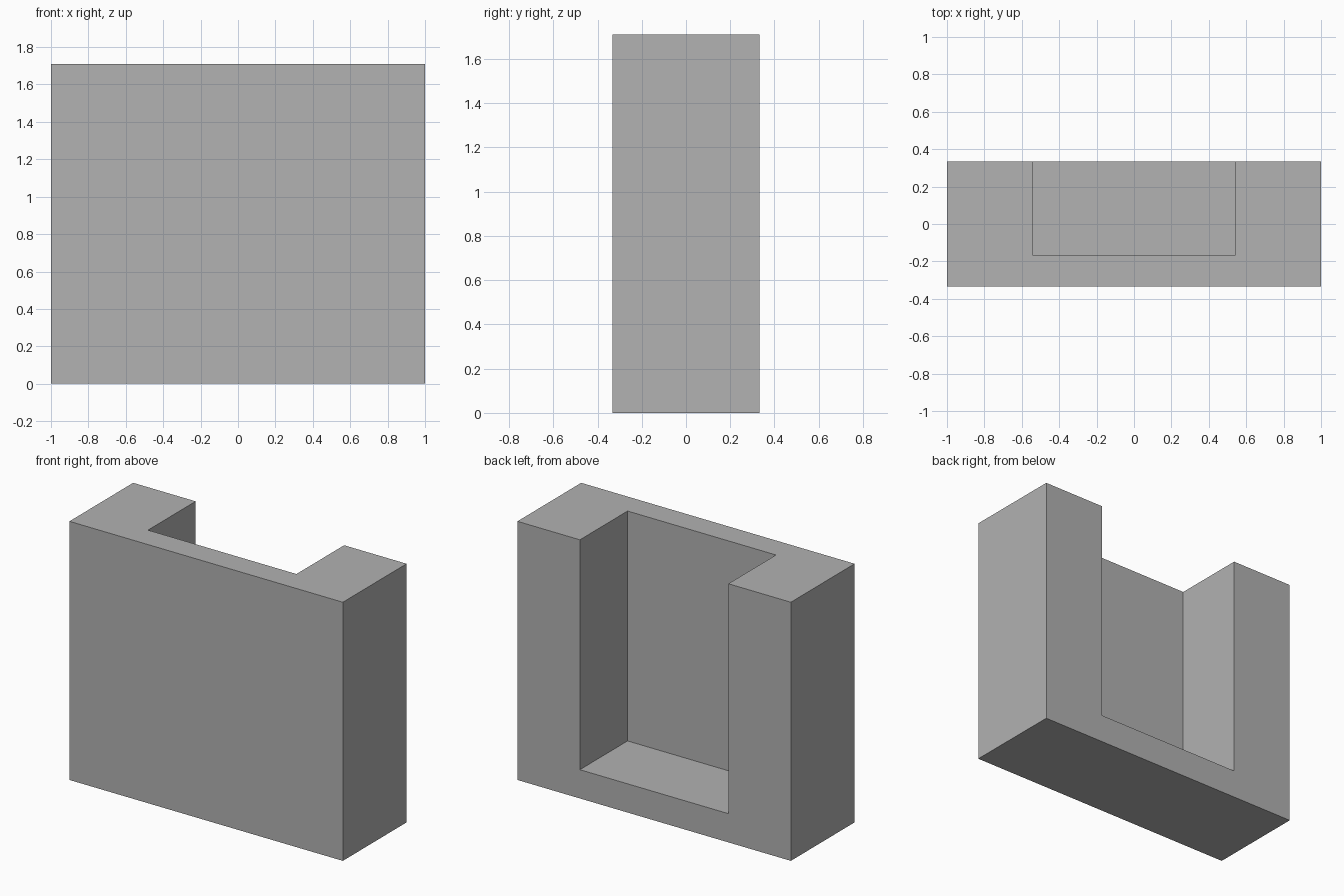
import bpy

default_cube = bpy.data.objects.get("Cube")
if default_cube:
    bpy.data.objects.remove(default_cube, do_unlink=True)

# Overall size, and the pocket open to the top and back
WIDTH, DEPTH, HEIGHT = 2.0, 0.666, 1.71
POCKET_HALF, POCKET_FRONT, POCKET_FLOOR = 0.543, -0.165, 0.19
OVERSHOOT = 0.1

grey = bpy.data.materials.new("plain grey")
grey.use_nodes = True
colour = (0.445, 0.445, 0.445, 1)
grey.diffuse_color = colour
grey.node_tree.nodes["Principled BSDF"].inputs["Base Color"].default_value = colour


def box(name, low, high):
    """Add a box spanning two opposite corners."""
    centre = [(a + b) / 2 for a, b in zip(low, high)]
    bpy.ops.mesh.primitive_cube_add(size=1, location=centre)
    obj = bpy.context.object
    obj.name = name
    obj.scale = [b - a for a, b in zip(low, high)]
    bpy.ops.object.transform_apply(location=True, rotation=False, scale=True)
    obj.data.materials.append(grey)
    return obj


# Solid block
block = box("pocketed_block", (-WIDTH / 2, -DEPTH / 2, 0), (WIDTH / 2, DEPTH / 2, HEIGHT))

# Cutter for the pocket, leaving front panel, two side walls and base
cutter = box("pocket_cutter", (-POCKET_HALF, POCKET_FRONT, POCKET_FLOOR),
             (POCKET_HALF, DEPTH / 2 + OVERSHOOT, HEIGHT + OVERSHOOT))
cutter.hide_render = True

cut = block.modifiers.new("Pocket", 'BOOLEAN')
cut.operation = 'DIFFERENCE'
cut.solver = 'EXACT'
cut.object = cutter
bpy.context.view_layer.objects.active = block
bpy.ops.object.modifier_apply(modifier=cut.name)
bpy.data.objects.remove(cutter, do_unlink=True)
